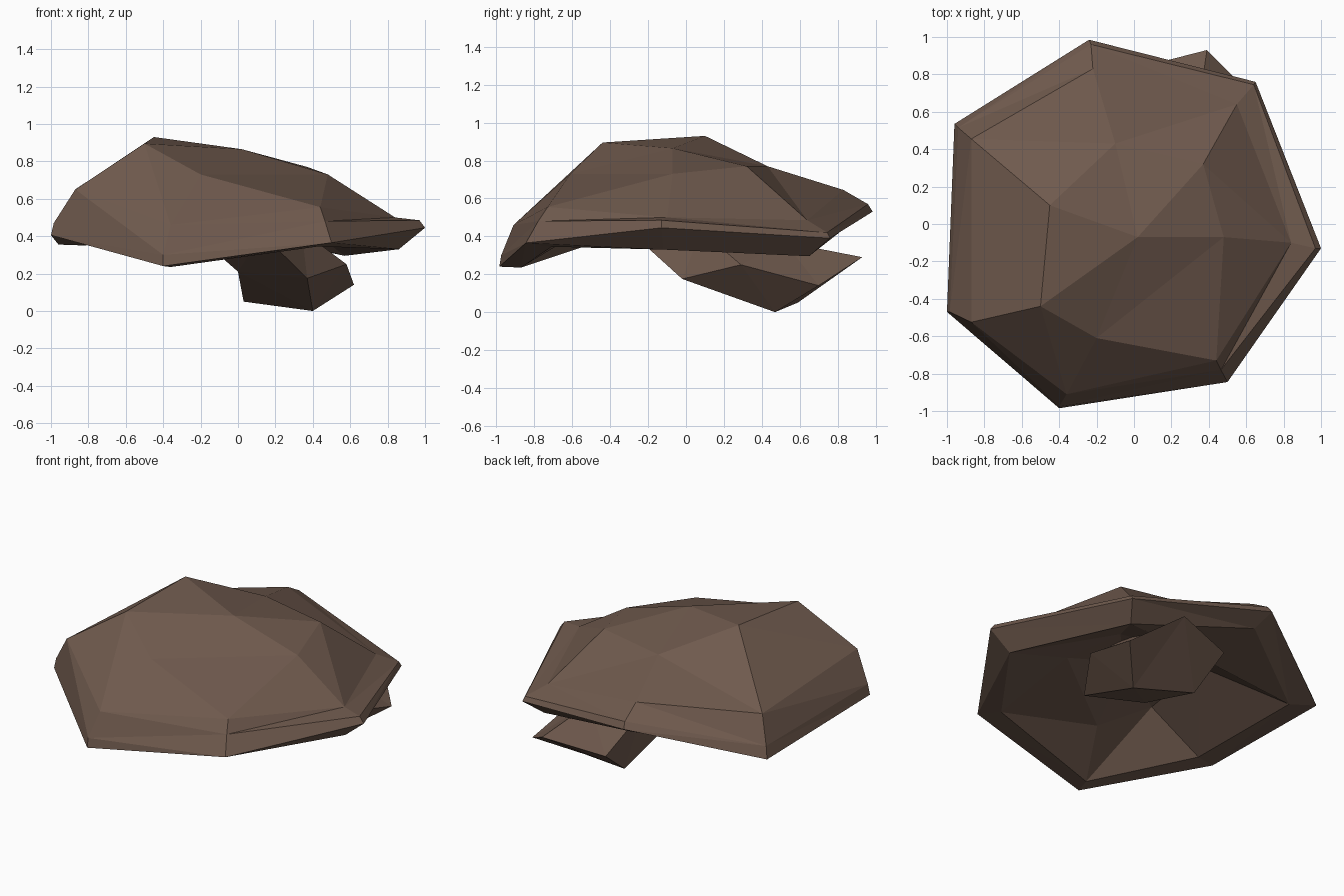
import bpy, bmesh

if "Cube" in bpy.data.objects:
    bpy.data.objects.remove(bpy.data.objects["Cube"])

# One flat brown for the whole model
brown = bpy.data.materials.new("earthy_brown")
brown.diffuse_color = (0.16, 0.102, 0.075, 1)
brown.use_nodes = True
brown.node_tree.nodes["Principled BSDF"].inputs["Base Color"].default_value = brown.diffuse_color


def loft(name, rings, start_tip=None, end_tip=None):
    """Join equal rings with faces; close each end with a tip or a flat face."""
    bm = bmesh.new()
    rings = [[bm.verts.new(p) for p in ring] for ring in rings]
    n = len(rings[0])
    for low, high in zip(rings, rings[1:]):
        for i in range(n):
            j = (i + 1) % n
            bm.faces.new((low[i], low[j], high[j], high[i]))
    for ring, tip in ((rings[0], start_tip), (rings[-1], end_tip)):
        if tip:
            centre = bm.verts.new(tip)
            for i in range(n):
                bm.faces.new((ring[i], ring[(i + 1) % n], centre))
        else:
            bm.faces.new(ring)
    bmesh.ops.remove_doubles(bm, verts=bm.verts[:], dist=0.001)
    bmesh.ops.triangulate(bm, faces=bm.faces[:], quad_method='SHORT_EDGE')
    bmesh.ops.recalc_face_normals(bm, faces=bm.faces[:])
    mesh = bpy.data.meshes.new(name)
    bm.to_mesh(mesh)
    bm.free()
    mesh.materials.append(brown)
    bpy.context.collection.objects.link(bpy.data.objects.new(name, mesh))


# Cap: seven-sided rings, clockwise from the back
under_rim = [(-.21, .86, .46), (.57, .65, .295), (.86, -.12, .33), (.43, -.71, .345),
             (-.36, -.87, .235), (-.85, -.42, .385), (-.82, .45, .35)]
rim = [(-.24, .985, .53), (.65, .76, .39), (1, -.13, .445), (.5, -.845, .365),
       (-.4, -.985, .24), (-1, -.47, .405), (-.96, .535, .355)]
lip = [(-.23, .96, .57), (.64, .745, .42), (.97, -.13, .485), (.465, -.78, .48),
       (-.4, -.975, .30), (-.985, -.47, .47), (-.94, .515, .43)]
shoulder = [(-.22, .83, .645), (.55, .64, .485), (.84, -.1, .50), (.44, -.73, .555),
            (-.36, -.91, .46), (-.87, -.525, .65), (-.87, .455, .60)]
crown = [(-.1, .43, .77), (.37, .32, .77), (.48, -.07, .73), (.48, -.07, .73),
         (-.2, -.61, .73), (-.5, -.44, .895), (-.45, .1, .93)]
peak = (.02, -.07, .865)


# Hollow underside follows the crown
def inside(p):
    return (p[0] * .96, p[1] * .93, p[2] - .31)


loft("cap", [[inside(p) for p in crown], under_rim, rim, lip, shoulder, crown],
     inside(peak), peak)

# Stem: five-sided and leaning, with a cut base at the back, ending in the cap
base = [(.62, .70, .14), (.39, .93, .29), (0, .83, .23), (.03, .59, .05), (.40, .47, 0)]
middle = [(.58, .29, .25), (.33, .52, .37), (.02, .42, .36), (0, .10, .21), (.37, -.02, .175)]
top = [(.34, .08, .43), (.22, .22, .54), (0, .15, .54), (-.16, -.08, .35), (.13, -.28, .41)]
loft("stem", [base, middle, top])
